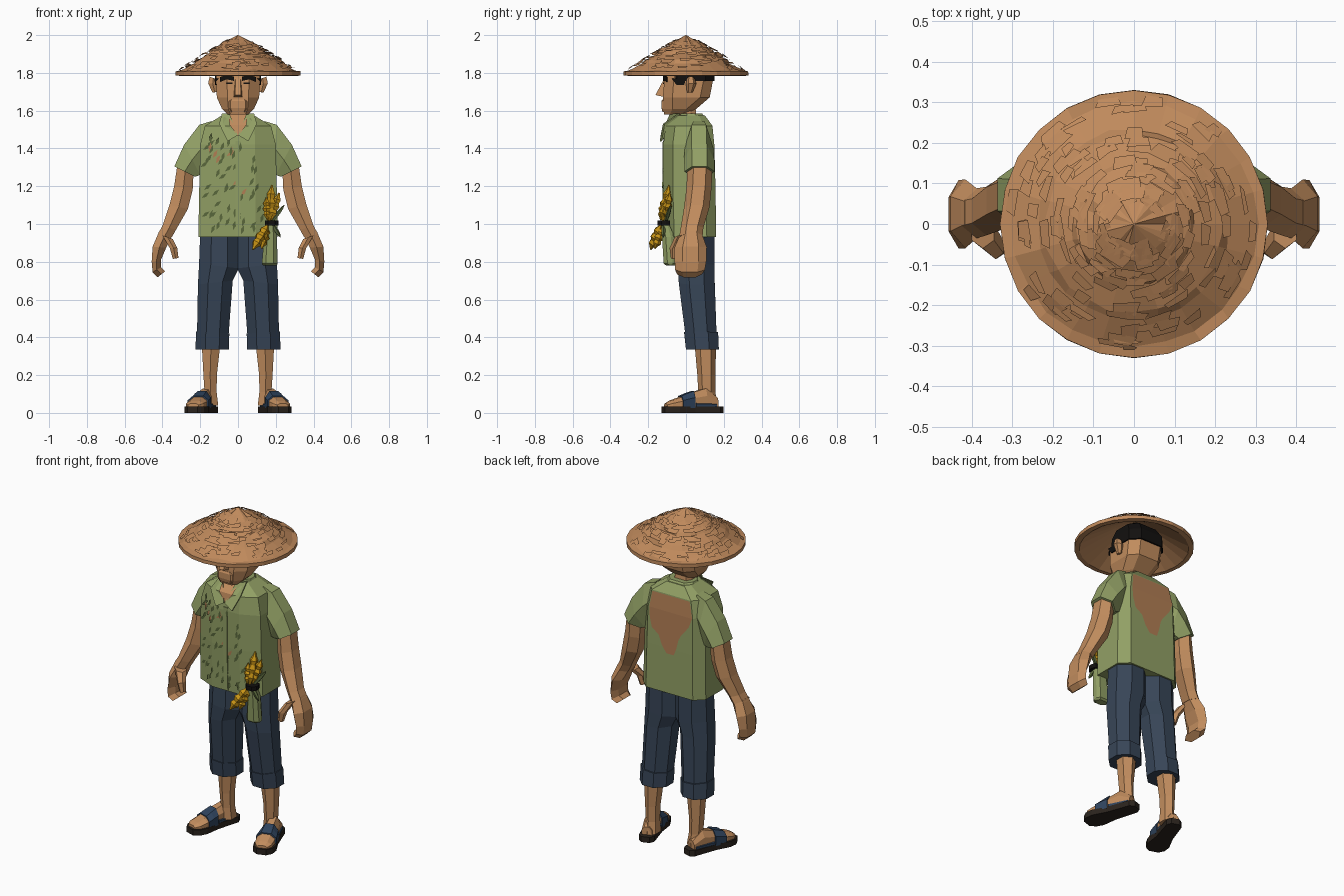
import bpy, bmesh, math, random
from mathutils import Vector
random.seed(4)


def material(name, r, g, b):
    m = bpy.data.materials.new(name)
    m.diffuse_color = [(c / 255 / 12.92 if c < 11 else ((c / 255 + .055) / 1.055) ** 2.4) for c in (r, g, b)] + [1]
    return m


SKIN = material("tan_skin", 194, 141, 94)
STRAW = material("woven_straw", 192, 138, 92)
GREEN = material("shirt_green", 146, 160, 101)
DARK = material("dark_green", 90, 104, 60)
STAIN = material("sweat_stain", 178, 126, 84)
DENIM = material("navy_denim", 55, 69, 87)
STRAP = material("blue_strap", 47, 68, 94)
SOLE = material("dark_sole", 42, 35, 29)
BLACK = material("black_hair", 18, 16, 15)
GOLD = material("golden_grain", 200, 148, 22)


def make(name, verts, faces, mats, mirror=False, index=None):
    me = bpy.data.meshes.new(name)
    me.from_pydata([tuple(v) for v in verts], [], faces)
    for m in (mats if isinstance(mats, list) else [mats]):
        me.materials.append(m)
    if index:
        for p in me.polygons:
            p.material_index = index(p)
    bm = bmesh.new()
    bm.from_mesh(me)
    bmesh.ops.recalc_face_normals(bm, faces=bm.faces)
    bm.to_mesh(me)
    bm.free()
    ob = bpy.data.objects.new(name, me)
    bpy.context.collection.objects.link(ob)
    if mirror:
        ob.modifiers.new("mirror", "MIRROR")
    return ob


def loft(name, rings, mat, mirror=False):
    """Skin a list of equal-length rings and cap both ends."""
    n = len(rings[0])
    faces = [(i * n + j, i * n + (j + 1) % n, (i + 1) * n + (j + 1) % n, (i + 1) * n + j)
             for i in range(len(rings) - 1) for j in range(n)]
    faces += [tuple(range(n)), tuple(range((len(rings) - 1) * n, len(rings) * n))]
    return make(name, [v for r in rings for v in r], faces, mat, mirror)


def block(z, w, y0, y1, f=.5, b=.7, c=.05, cx=0):
    """Horizontal eight-sided section with flat front (f) and back (b)."""
    return [(cx + x, y, z) for x, y in ((-f * w, y0), (f * w, y0), (w, y0 + c), (w, y1 - c),
                                        (b * w, y1), (-b * w, y1), (-w, y1 - c), (-w, y0 + c))]


def limb(name, sections, mat, n=8):
    """Mirrored tube; a section is outer x,z, inner x,z and y range."""
    rings, k = [], 1 / math.cos(math.pi / n)
    for xa, za, xb, zb, y0, y1 in sections:
        ring = []
        for j in range(n):
            a = (j + .5) * math.tau / n
            c, s = math.cos(a) * k, math.sin(a) * (k if n != 6 else 1)
            ring.append(((xa + xb) / 2 + c * (xa - xb) / 2, (y0 + y1) / 2 + s * (y1 - y0) / 2,
                         (za + zb) / 2 + c * (za - zb) / 2))
        rings.append(ring)
    return loft(name, rings, mat, True)


def plate(name, pts, mat, mirror=False, t=.006):
    """Thin slab from a front-facing outline."""
    return loft(name, [pts, [(x, y + t, z) for x, y, z in pts]], mat, mirror)


def spindle(name, a, b, r, mat, jitter=0.0):
    a, b = Vector(a), Vector(b)
    d = (b - a).normalized()
    u = d.orthogonal().normalized()
    v = d.cross(u)
    rings = []
    for i in range(9):
        t = i / 8
        rr = r * (.15 + math.sin(math.pi * t) ** .6) * (1 + jitter * (-1) ** i)
        rings.append([a.lerp(b, t) + rr * (u * math.cos(k * math.tau / 5) + v * math.sin(k * math.tau / 5))
                      for k in range(5)])
    return loft(name, rings, mat)


# Straw hat: stepped hollow cone with uneven facets
prof = [(.002, 2), (.08, 1.955), (.14, 1.917), (.152, 1.9), (.22, 1.866), (.235, 1.848), (.302, 1.814),
        (.33, 1.808), (.33, 1.786), (.302, 1.784), (.2, 1.845), (.1, 1.905), (.002, 1.95)]
rings = []
for i, (r, z) in enumerate(prof):
    j = .006 if 0 < i < 7 else .001
    rings.append([((r + random.uniform(-j, j)) * math.cos(a), (r + random.uniform(-j, j)) * math.sin(a),
                   z + random.uniform(-j, j) * (0 < i < 12)) for a in [k * math.tau / 24 for k in range(24)]])
loft("straw_hat", rings, STRAW)

# Loose woven strips on the hat
vs, fs = [], []
for i in range(190):
    a, r, da = random.uniform(0, math.tau), random.uniform(.05, .30), random.uniform(.018, .04)
    da /= r
    w = random.uniform(.01, .026)
    lift = random.uniform(.002, .007)
    for aa, rr in ((a - da, r), (a + da, r + random.uniform(-.01, .01)), (a + da * .6, r + w), (a - da * .8, r + w)):
        z = 2.0 - .1 * rr / .18 + .003 if rr < .18 else 1.903 - (rr - .18) * .68
        vs.append((rr * math.cos(aa), rr * math.sin(aa), z + lift + random.uniform(-.003, .003)))
    fs.append(tuple(range(4 * i, 4 * i + 4)))
make("hat_strips", vs, fs, STRAW)

# Head, neck and face
loft("head", [block(1.58, .055, -.115, .0, .7, .7, .03), block(1.61, .085, -.122, .055, .6, .6),
              block(1.67, .112, -.122, .125, .5, .6), block(1.76, .116, -.115, .143, .5, .6),
              block(1.83, .105, -.1, .135, .5, .6), block(1.87, .06, -.05, .09)], SKIN)
loft("neck", [block(1.46, .065, -.05, .07, c=.03), block(1.62, .052, -.045, .05, c=.03)], SKIN)
loft("mouth", [block(1.592, .04, -.124, -.09, .8, .8, .01), block(1.615, .05, -.13, -.09, .8, .8, .01),
               block(1.65, .05, -.13, -.09, .8, .8, .01), block(1.66, .04, -.124, -.09, .8, .8, .01)], SKIN)
make("nose", [(-.014, -.115, 1.77), (.014, -.115, 1.77), (-.024, -.115, 1.672), (.024, -.115, 1.672),
              (-.015, -.162, 1.683), (.015, -.162, 1.683)],
     [(0, 1, 5, 4), (0, 4, 2), (1, 3, 5), (2, 4, 5, 3), (0, 2, 3, 1)], SKIN)
limb("ears", [(.15, 1.78, .11, 1.765, .005, .045), (.158, 1.745, .11, 1.74, .0, .055),
              (.135, 1.695, .11, 1.70, .005, .035)], SKIN, 6)
loft("hair", [block(1.757, .122, -.1, .152, .5, .6), block(1.82, .12, -.095, .152, .5, .6),
              block(1.875, .1, -.08, .115, .5, .6), block(1.91, .05, -.05, .06)], BLACK)
limb("sideburns", [(.124, 1.77, .10, 1.77, -.075, .0), (.122, 1.735, .10, 1.735, -.05, -.01)], BLACK, 4)
plate("eyebrows", [(.02, -.121, 1.757), (.06, -.121, 1.766), (.095, -.104, 1.752), (.095, -.104, 1.778),
                   (.06, -.121, 1.789), (.02, -.121, 1.78)], BLACK, True)
plate("eyes", [(.03, -.122, 1.74), (.06, -.122, 1.74), (.06, -.122, 1.75), (.03, -.122, 1.75)], BLACK, True)

# Shirt body and sleeves
loft("shirt_body", [block(.93, .21, -.112, .16, .45, .75), block(1.2, .205, -.12, .156, .45, .75),
                    block(1.42, .2, -.12, .15, .45, .75), block(1.52, .175, -.108, .14, .5, .75),
                    block(1.575, .085, -.055, .1, .6, .7, .03)], GREEN)
limb("sleeves", [(.14, 1.545, .16, 1.33, .01, .125), (.205, 1.525, .18, 1.28, -.008, .145),
                 (.285, 1.42, .2, 1.26, -.01, .15), (.337, 1.305, .228, 1.25, -.008, .152)], GREEN, 6)

# Collar: open neck, flaps and band at the back
make("open_neck", [(-.05, -.065, 1.58), (.05, -.065, 1.58), (.045, -.117, 1.525), (0, -.126, 1.465),
                   (-.045, -.117, 1.525)], [(0, 1, 2, 4), (4, 2, 3)], SKIN)
plate("collar_flaps", [(.045, -.085, 1.585), (.002, -.134, 1.47), (.055, -.138, 1.438), (.10, -.122, 1.53),
                       (.085, -.04, 1.585)], GREEN, True, .009)
loft("collar_band", [block(1.55, .098, -.03, .115, .6, .6, .04), block(1.585, .08, -.035, .085, .6, .6, .04)], GREEN)
plate("button_placket", [(-.012, -.123, 1.44), (-.012, -.126, 1.2), (-.012, -.118, .935),
                         (.014, -.118, .935), (.014, -.126, 1.2), (.014, -.123, 1.44)], GREEN)

# Sweat stain on the back, row by row
rows = [(1.515, -.125, .125), (1.42, -.148, .14), (1.36, -.125, .135), (1.3, -.075, .12), (1.27, -.06, .075),
        (1.21, -.045, .05), (1.17, -.03, .02)]
vs = []
for z, x0, x1 in rows:
    y = (.15 + (1.42 - z) * .028 if z < 1.42 else .15 - (z - 1.42) * .1) + .003
    vs += [(x0, y, z), (x1, y, z)]
make("back_stain", vs, [(2 * i, 2 * i + 1, 2 * i + 3, 2 * i + 2) for i in range(len(rows) - 1)], STAIN)

# Small ragged patches on the shirt front
vs, fs = [], []
for i in range(60):
    cx, cz = random.uniform(-.18, .13), random.uniform(.96, 1.46)
    a0 = random.uniform(.6, 1.6)
    for k, l in ((0, 1), (1.4, .35), (math.pi, 1), (4.5, .4)):
        s = .025 * l
        x, z = cx + s * math.cos(a0 + k), cz + s * math.sin(a0 + k)
        vs.append((x, -.124 + max(0, abs(x) - .092) * .45 + max(0, 1.2 - z) * .02, z))
    fs.append((4 * i, 4 * i + 1, 4 * i + 2, 4 * i + 3))
make("shirt_patches", vs, fs, [DARK, STAIN], index=lambda p: int(p.index % 9 == 0))

# Arms and cupped hands
limb("arms", [(.32, 1.32, .235, 1.28, .008, .14), (.338, 1.2, .24, 1.18, .002, .135),
              (.363, 1.1, .265, 1.08, -.01, .125), (.4, .99, .328, .97, -.028, .092),
              (.425, .945, .35, .93, -.035, .088)], SKIN, 6)
limb("hands", [(.418, .96, .35, .935, -.03, .085), (.452, .88, .38, .875, -.06, .11),
               (.457, .8, .408, .81, -.06, .108), (.452, .745, .408, .77, -.058, .1),
               (.425, .718, .385, .75, -.047, .085)], SKIN, 6)
limb("thumbs", [(.4, .94, .345, .92, -.06, .02), (.36, .87, .322, .875, -.087, -.025),
                (.345, .815, .315, .82, -.08, -.04)], SKIN, 6)

# Trousers with turned-up cuffs
limb("trouser_legs", [(.2, .96, -.005, .96, -.035, .15), (.206, .79, -.005, .765, -.042, .152),
                      (.212, .68, .028, .7, -.038, .152), (.217, .41, .05, .41, -.003, .162)], DENIM)
limb("trouser_cuffs", [(.222, .43, .046, .42, -.01, .17), (.225, .335, .048, .335, .0, .174)], DENIM)

# Shins
limb("shins", [(.192, .37, .093, .37, .045, .16), (.183, .2, .112, .2, .06, .155),
               (.177, .11, .113, .11, .065, .155), (.18, .04, .105, .04, .062, .168)], SKIN, 6)


# Feet and sandals, turned outward
def foot(u, v, z, ang=math.radians(18)):
    s, c = math.sin(ang), math.cos(ang)
    return (.19 + u * s + v * c, .035 - u * c + v * s, z)


def arch(u, w, h):
    return [foot(u, v, z) for v, z in ((-w, .025), (w, .025), (w, .03 + (h - .03) * .6), (w * .5, h),
                                       (-w * .5, h), (-w, .03 + (h - .03) * .6))]


half = [(-.165, .024), (-.14, .044), (0, .048), (.09, .064), (.135, .055), (.163, .028)]
outline = half + [(u, -v) for u, v in reversed(half)]
loft("sandal_soles", [[foot(u, v, z) for u, v in outline] for z in (0, .034)], SOLE, True)
loft("feet", [arch(-.135, .03, .08), arch(-.07, .036, .13), arch(0, .042, .11), arch(.08, .052, .08),
              arch(.125, .048, .064), arch(.15, .03, .05)], SKIN, True)
loft("sandal_straps", [arch(.0, .049, .116), arch(.035, .054, .104), arch(.07, .059, .09)], STRAP, True)
loft("heel_straps", [arch(-.125, .036, .055), arch(-.005, .048, .06)], STRAP, True)

# Grain bundle tied at the hip, with hanging cloth
for i, (a, b, r) in enumerate([((.165, -.125, 1.01), (.18, -.09, 1.205), .021),
                               ((.175, -.11, 1.02), (.218, -.085, 1.165), .019),
                               ((.155, -.135, 1.02), (.15, -.115, 1.14), .016),
                               ((.16, -.13, 1.0), (.078, -.188, .865), .023),
                               ((.155, -.12, .99), (.125, -.165, .87), .02)]):
    spindle(f"grain_ear_{i + 1}", a, b, r, GOLD, .22)
spindle("leaf_blade_1", (.17, -.11, 1.0), (.245, -.08, 1.1), .01, DARK)
spindle("leaf_blade_2", (.18, -.12, 1.0), (.225, -.12, .93), .01, DARK)
loft("bundle_tie", [block(z, .036, -.15, -.085, c=.02, cx=.178) for z in (.992, 1.018)], BLACK)
loft("hanging_cloth", [block(1.0, .022, -.13, -.09, c=.01, cx=.172), block(.93, .034, -.127, -.06, c=.02, cx=.172),
                       block(.79, .042, -.118, -.05, c=.02, cx=.168),
                       block(.78, .036, -.105, -.06, c=.02, cx=.168)], GREEN)
